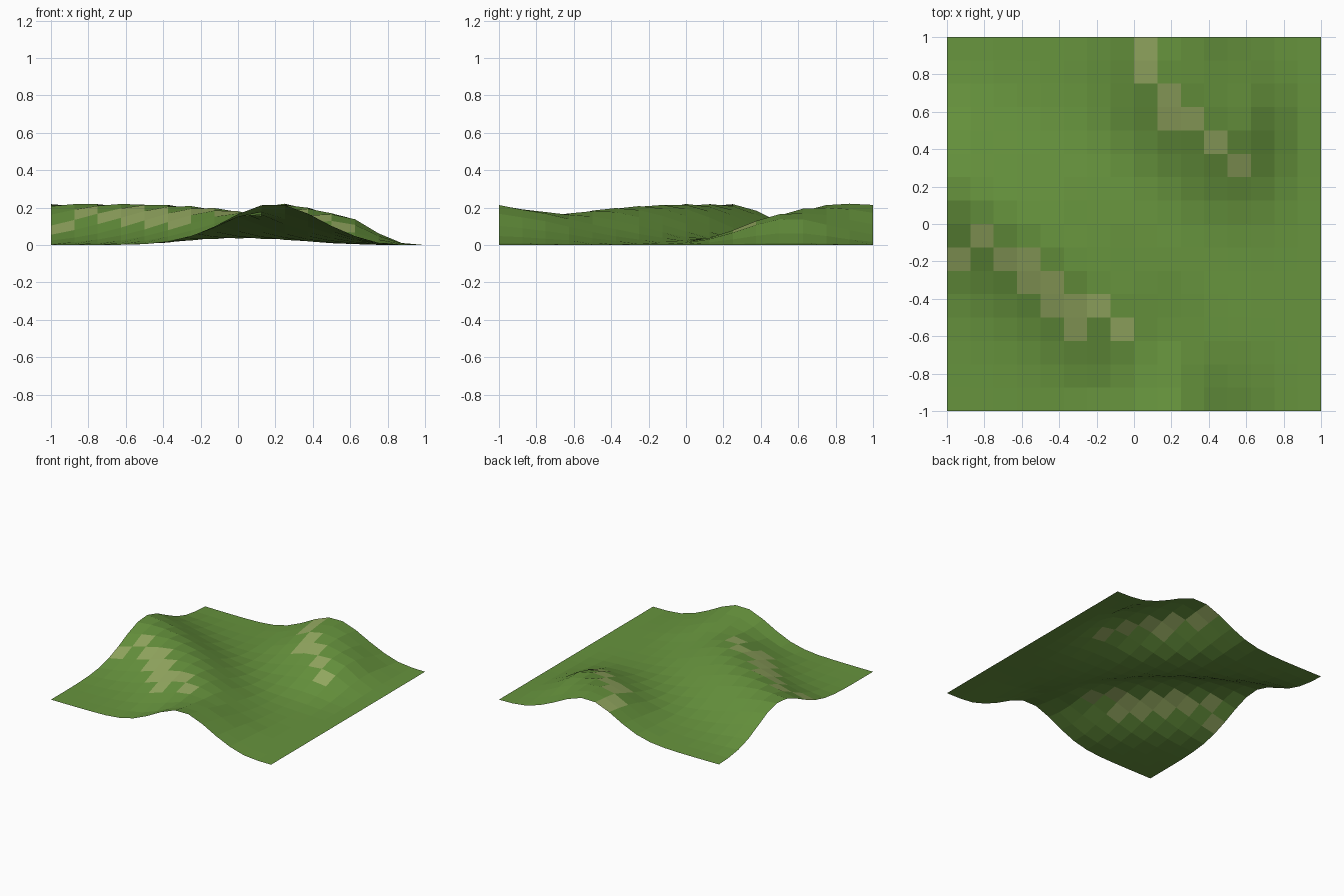
import bpy, bmesh, math
from mathutils import Vector

if "Cube" in bpy.data.objects:
    bpy.data.objects.remove(bpy.data.objects["Cube"])

N = 16            # cells per side
STEP = 2 / N
SIGMA = 0.25      # ridge width

# ridge crests: x, y, height
LONG_RIDGE = [(-1.3, 0.30, .22), (-1, 0.22, .22), (-.75, 0.09, .22), (-.5, -.06, .22),
              (-.3, -.22, .212), (-.1, -.42, .195), (.08, -.65, .165),
              (.17, -.82, .185), (.19, -1, .22), (.19, -1.3, .22)]
SHORT_RIDGE = [(.19, 1.3, .22), (.19, 1, .22), (.25, .82, .222), (.35, .68, .20), (.48, .56, .17)]

# bare earth track cells: column -> rows (counted from the front left corner)
TRACK = {0: [6], 1: [7], 2: [6], 3: [5, 6], 4: [4, 5], 5: [3, 4], 6: [4], 7: [3],
         8: [14, 15], 9: [12, 13], 10: [12], 11: [11], 12: [10]}


def ridge_height(x, y, path):
    """Highest bell-shaped bump over all segments of a crest line."""
    best = 0
    p = Vector((x, y))
    for a, b in zip(path, path[1:]):
        va, vb = Vector(a[:2]), Vector(b[:2])
        d = vb - va
        t = max(0, min(1, (p - va).dot(d) / d.length_squared))
        dist = (p - va - d * t).length
        amp = a[2] + (b[2] - a[2]) * t
        best = max(best, amp * math.exp(-dist * dist / (2 * SIGMA ** 2)))
    return best


def height(x, y):
    h1, h2 = ridge_height(x, y, LONG_RIDGE), ridge_height(x, y, SHORT_RIDGE)
    fade = min(1, (1 - x) / 0.4)          # settle to zero on the right edge
    fade = fade * fade * (3 - 2 * fade)
    return min(0.222, (h1 + h2) * fade)


def material(name, color):
    m = bpy.data.materials.new(name)
    m.diffuse_color = (*color, 1)
    m.use_nodes = True
    m.node_tree.nodes["Principled BSDF"].inputs["Base Color"].default_value = m.diffuse_color
    return m


# ground sheet
bm = bmesh.new()
grid = [[bm.verts.new((-1 + i * STEP, -1 + j * STEP,
                       height(-1 + i * STEP, -1 + j * STEP)))
         for j in range(N + 1)] for i in range(N + 1)]
for i in range(N):
    for j in range(N):
        f = bm.faces.new((grid[i][j], grid[i + 1][j], grid[i + 1][j + 1], grid[i][j + 1]))
        f.material_index = 1 if j in TRACK.get(i, []) else 0
low = min(v.co.z for v in bm.verts)
for v in bm.verts:
    v.co.z -= low

mesh = bpy.data.meshes.new("hilly_ground")
bm.to_mesh(mesh)
bm.free()
mesh.materials.append(material("grass_green", (.135, .295, .047)))
mesh.materials.append(material("dry_earth", (.30, .40, .12)))
ground = bpy.data.objects.new("hilly_ground", mesh)
bpy.context.collection.objects.link(ground)
